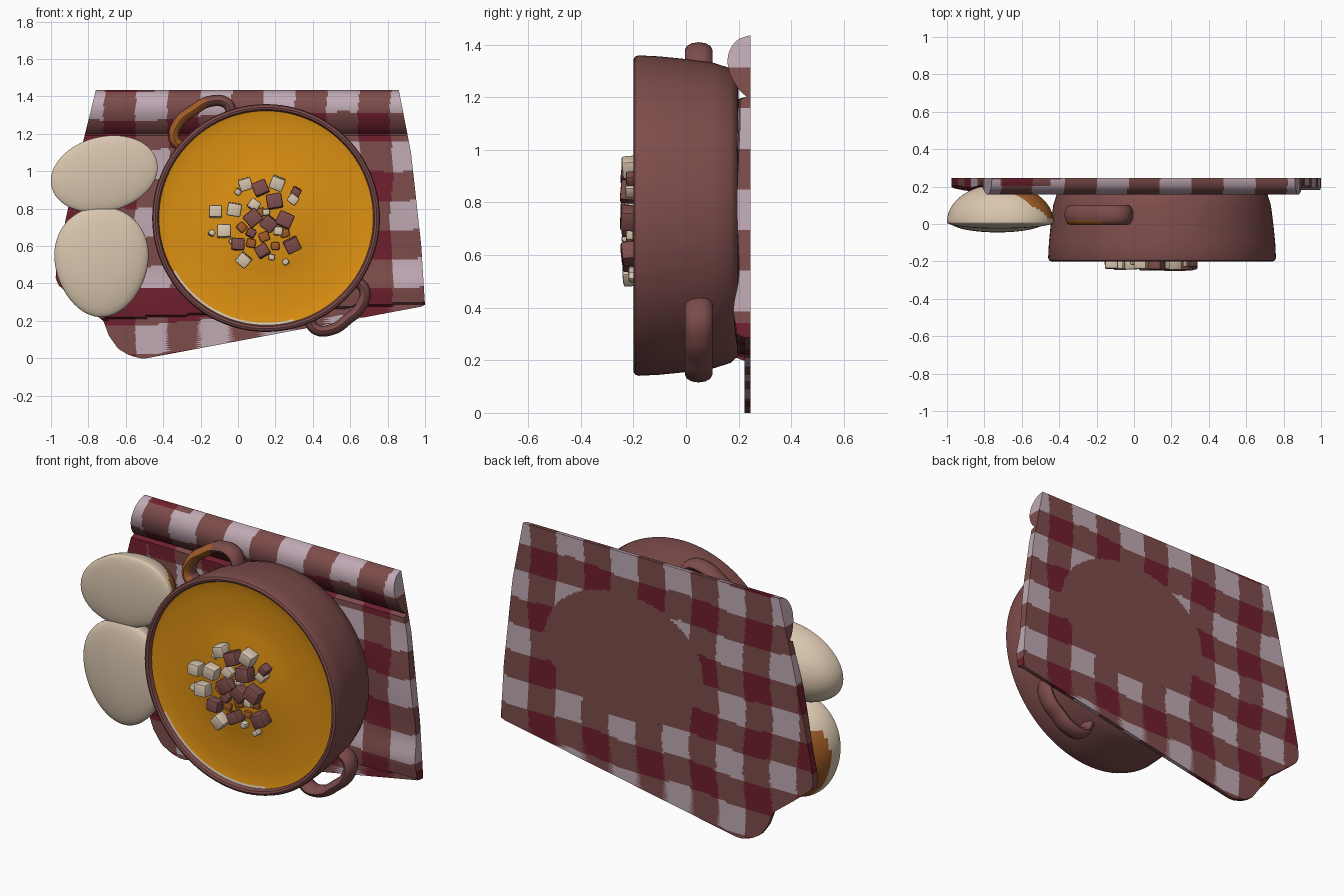
import bpy, bmesh, math, random
from mathutils import Vector, Matrix

if "Cube" in bpy.data.objects:
    bpy.data.objects.remove(bpy.data.objects["Cube"])

random.seed(4)

def material(name, rgb):
    m = bpy.data.materials.new(name)
    m.diffuse_color = (*rgb, 1)
    m.use_nodes = True
    m.node_tree.nodes["Principled BSDF"].inputs["Base Color"].default_value = m.diffuse_color
    return m

BROWN = material("brown clay", (0.205, 0.073, 0.070))
SOUP = material("orange soup", (0.72, 0.28, 0.006))
CREAM = material("cream", (0.69, 0.56, 0.42))
CRUST = material("bread crust", (0.36, 0.11, 0.02))
RED = material("crimson", (0.16, 0.014, 0.027))
LILAC = material("pale lilac", (0.53, 0.40, 0.46))
CX, CZ = 0.15, 0.75          # pot axis

def finish(name, bm, mats, rule=None, smooth=40):
    bmesh.ops.recalc_face_normals(bm, faces=bm.faces)
    if rule:
        for f in bm.faces:
            f.material_index = rule(f.calc_center_median(), f.normal)
    me = bpy.data.meshes.new(name)
    bm.to_mesh(me)
    bm.free()
    ob = bpy.data.objects.new(name, me)
    bpy.context.collection.objects.link(ob)
    for m in mats:
        me.materials.append(m)
    if smooth:
        bpy.context.view_layer.objects.active = ob
        ob.select_set(True)
        bpy.ops.object.shade_smooth_by_angle(angle=math.radians(smooth))
        ob.select_set(False)
    return ob

def interp(pts, t):
    if t <= pts[0][0]:
        return pts[0][1]
    for (a, p), (b, q) in zip(pts, pts[1:]):
        if t <= b:
            return p + (q - p) * (t - a) / (b - a)
    return pts[-1][1]

def revolve(profile, steps=96):
    """Spin (radius, y) points around the pot axis."""
    bm = bmesh.new()
    vs = [bm.verts.new((CX + r, y, CZ)) for r, y in profile]
    es = [bm.edges.new(p) for p in zip(vs, vs[1:])]
    bmesh.ops.spin(bm, geom=vs + es, cent=(CX, 0, CZ), axis=(0, 1, 0),
                   angle=2 * math.pi, steps=steps)
    bmesh.ops.remove_doubles(bm, verts=bm.verts, dist=1e-4)
    return bm

# Pot body with rounded rim
finish("pot", revolve([(0, .2), (.48, .2), (.535, .195), (.56, .17), (.582, .1), (.595, 0),
                       (.605, -.1), (.609, -.18), (.604, -.194), (.592, -.2),
                       (.58, -.196), (.573, -.18), (.57, -.12)]), [BROWN])

# Soup surface with a slight mound, and a cream smear at the lower left edge
soup = revolve([(0, -.19), (.1, -.19), (.2, -.183), (.28, -.17), (.36, -.163),
                (.5, -.165), (.56, -.172), (.574, -.176)])
def soup_rule(c, n):
    dx, dz = c.x - CX, c.z - CZ
    return int(math.hypot(dx, dz) > .56 and -2.6 < math.atan2(dz, dx) < -1.3)
finish("soup", soup, [SOUP, CREAM], soup_rule)

# Two loop handles
for name, mid, mats in (("upper_handle", 124, [BROWN, CRUST]), ("lower_handle", -51, [BROWN])):
    cu = bpy.data.curves.new(name, 'CURVE')
    cu.dimensions = '3D'
    cu.bevel_depth = .03
    cu.bevel_resolution = 4
    cu.resolution_u = 8
    sp = cu.splines.new('BEZIER')
    path = [(.57, -16), (.65, -15), (.693, -8), (.695, 0), (.693, 8), (.65, 15), (.57, 16)]
    sp.bezier_points.add(len(path) - 1)
    for bp, (r, a) in zip(sp.bezier_points, path):
        a = math.radians(mid + a)
        bp.co = (CX + r * math.cos(a), 0, CZ + r * math.sin(a))
        bp.handle_left_type = bp.handle_right_type = 'AUTO'
    tmp = bpy.data.objects.new(name + "_path", cu)
    bpy.context.collection.objects.link(tmp)
    bpy.context.view_layer.update()
    me = bpy.data.meshes.new_from_object(tmp.evaluated_get(bpy.context.evaluated_depsgraph_get()))
    bpy.data.objects.remove(tmp)
    bm = bmesh.new()
    bm.from_mesh(me)
    for v in bm.verts:
        v.co.y = .048 + v.co.y * 1.75
    def handle_rule(c, n, two=len(mats) > 1):
        return int(two and n.y < -.2 and c.x < -.17)
    finish(name, bm, mats, handle_rule)

# Two bread rolls: shallow front, deep back
def roll(name, x, z, a, b, tilt, front, taper, rule):
    bm = bmesh.new()
    bmesh.ops.create_uvsphere(bm, u_segments=64, v_segments=40, radius=1)
    rot = Matrix.Rotation(math.radians(-tilt), 3, 'Y')
    for v in bm.verts:
        p = v.co.copy()
        y = .01 + p.y * (.205 if p.y > 0 else front)
        q = rot @ Vector((p.x * a * (1 + taper * p.z), 0, p.z * b))
        v.co = (x + q.x, y, z + q.z)
    finish(name, bm, [CREAM, CRUST], rule)

roll("upper_roll", -.715, .985, .29, .2, 14, .035, 0,
     lambda c, n: int(c.y > .01 and .7 * (c.x + .45) + c.y > .03 and c.x > -.72))
roll("lower_roll", -.73, .515, .25, .295, 0, .055, .12,
     lambda c, n: int(c.y > .06 + .25 * max(0, c.z - .5) and c.z < .66))

# Garnish: cubes of brown, cream and toasted bread (x, z, size)
garnish = {
    "brown_cube": (BROWN, [(.12, .91, .08), (.195, .84, .085), (.08, .75, .085), (.165, .72, .08),
                           (.25, .74, .085), (0, .61, .07), (.13, .575, .07), (.29, .605, .08),
                           (.31, .89, .05), (.07, .67, .05)]),
    "cream_cube": (CREAM, [(.04, .93, .07), (.21, .935, .075), (.085, .82, .06), (-.02, .795, .075),
                           (-.12, .785, .07), (-.075, .68, .075), (.03, .525, .07), (.215, .68, .05),
                           (.295, .85, .055), (0, .89, .035), (.15, .78, .04), (.18, .54, .035),
                           (.255, .515, .035), (-.14, .67, .035), (-.03, .625, .035)]),
    "toast_cube": (CRUST, [(.14, .65, .055), (.2, .6, .045), (.02, .7, .05), (.12, .78, .05),
                           (.07, .615, .05), (.25, .67, .05)]),
}
for name, (mat, spots) in garnish.items():
    bm = bmesh.new()
    for x, z, s in spots:
        depth = .03 + s * .6 if name != "toast_cube" else .035
        m = (Matrix.Translation((x, -.168 - depth / 2, z))
             @ Matrix.Rotation(random.uniform(-.8, .8), 4, 'Y')
             @ Matrix.Rotation(random.uniform(-.12, .12), 4, 'X')
             @ Matrix.Diagonal((s, depth, s * .92, 1)))
        bmesh.ops.create_cube(bm, size=1, matrix=m)
    bmesh.ops.bevel(bm, geom=bm.edges[:], offset=.009, segments=2, affect='EDGES', profile=.5)
    finish(name + "s", bm, [mat])

# Checked cloth: flat back, folded front with a rolled top edge
LEFT = [(0, -.52), (.015, -.58), (.05, -.64), (.12, -.69), (.2, -.72), (.3, -.85), (.39, -.96),
        (.43, -.975), (.5, -.97), (.75, -.92), (1.15, -.83), (1.434, -.76)]
RIGHT = [(0, -.49), (.28, 1.0), (.6, .98), (1.1, .925), (1.434, .86)]
NU, NV = 170, 130

def front_y(x, z):
    if z > 1.2:                                   # rolled top
        t = (z - 1.2) / .234
        return .238 - .08 * max(0, math.sin(math.pi * t ** 1.3)) ** .5
    edge = .215 + .05 * (x + .6)                  # lower hem of upper layer
    if z < edge:
        return .222
    fold = math.exp(-((z - edge - .1) / .09) ** 2)
    return .2 - .025 * fold * abs(x) + .006 * math.sin(9 * z + 4 * x)

def cloth_rule(c, n):
    front = n.y < -.05 and c.y < .236
    if front and c.z < 1.2:
        if c.x < -.1 and .22 < c.z < .38 or c.x < -.72:
            return 1
    if not front and ((c.x - .22) / .5) ** 2 + ((c.z - .84) / .36) ** 2 < 1:
        return 0
    i = math.floor((c.x - .82) / .17 + .06 * math.sin(11 * c.z)) % 2
    j = math.floor((c.z - .045 - .03 * c.x) / .156 + .06 * math.sin(9 * c.x)) % 2
    return 2 if (i, j) == (0, 0) else 1 if (i, j) == (1, 1) else 0

bm = bmesh.new()
sheets = []
for back in (False, True):
    rows = []
    for k in range(NV + 1):
        z = 1.434 * k / NV
        l, r = interp(LEFT, z), interp(RIGHT, z)
        row = []
        for h in range(NU + 1):
            x = l + (r - l) * h / NU
            row.append(bm.verts.new((x, .245 if back else front_y(x, z), z)))
        rows.append(row)
    for a, b in zip(rows, rows[1:]):
        for h in range(NU):
            bm.faces.new((a[h], a[h + 1], b[h + 1], b[h]))
    sheets.append(rows)
def outline(rows):
    return (rows[0] + [r[-1] for r in rows[1:]] + rows[-1][-2::-1]
            + [r[0] for r in rows[-2:0:-1]])
f, b = outline(sheets[0]), outline(sheets[1])
for k in range(len(f)):
    n = (k + 1) % len(f)
    bm.faces.new((f[k], b[k], b[n], f[n]))
finish("checked_cloth", bm, [BROWN, RED, LILAC], cloth_rule, 50)
